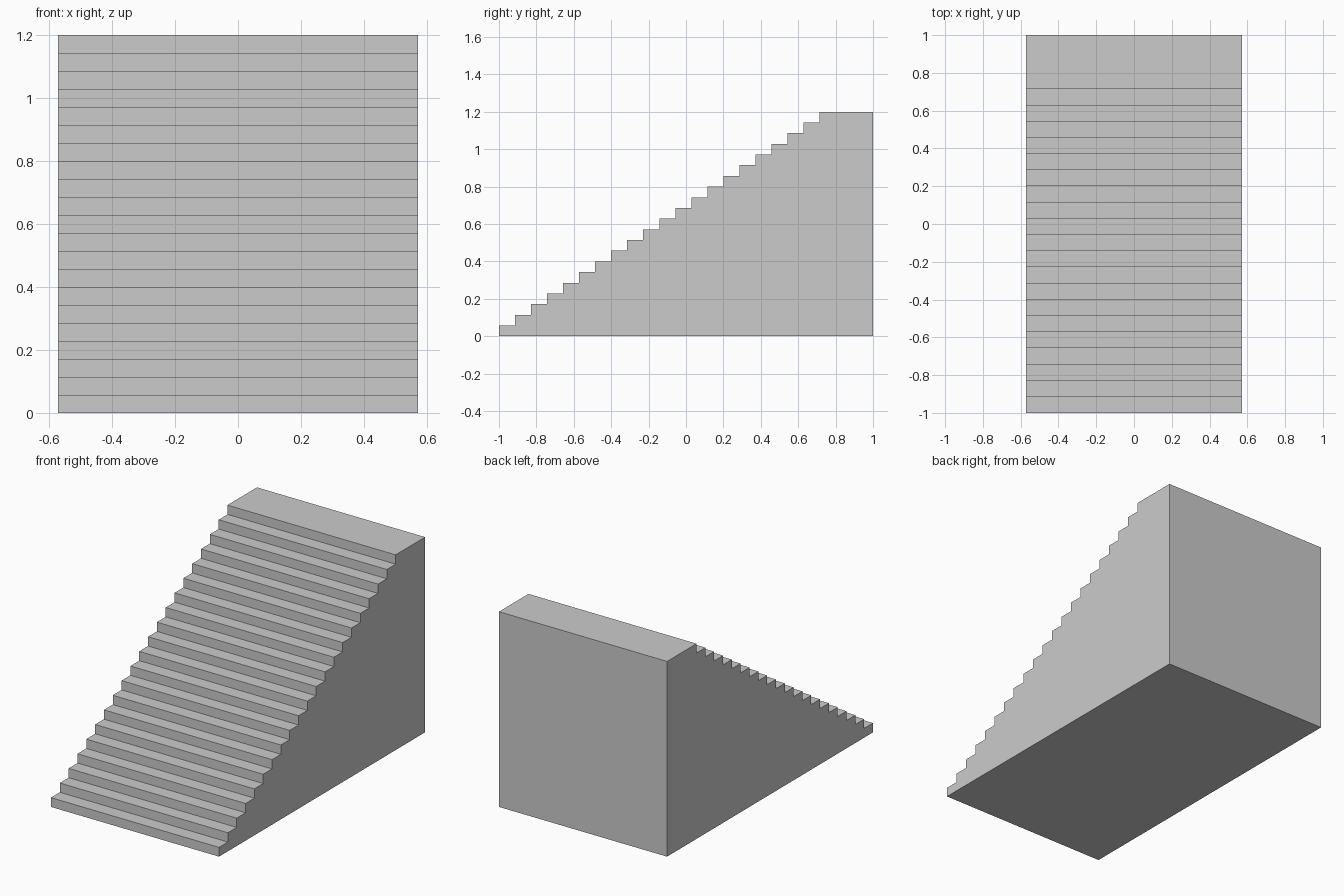
import bpy
import bmesh

if "Cube" in bpy.data.objects:
    bpy.data.objects.remove(bpy.data.objects["Cube"])

STEPS = 21
RISE = 1.2 / STEPS
RUN = 0.6 / 7
HALF_WIDTH = 4 / 7

# Side profile (y, z): stepped front, flat landing, vertical back
profile = []
for i in range(STEPS):
    y = -1 + i * RUN
    profile += [(y, i * RISE), (y, (i + 1) * RISE)]
profile += [(1, STEPS * RISE), (1, 0)]

# Extrude the profile across the width
bm = bmesh.new()
side = bm.faces.new([bm.verts.new((-HALF_WIDTH, y, z)) for y, z in profile])
result = bmesh.ops.extrude_face_region(bm, geom=[side], use_keep_orig=True)
moved = [g for g in result["geom"] if isinstance(g, bmesh.types.BMVert)]
bmesh.ops.translate(bm, verts=moved, vec=(2 * HALF_WIDTH, 0, 0))
bmesh.ops.recalc_face_normals(bm, faces=bm.faces)

# Staircase block
mesh = bpy.data.meshes.new("staircase")
bm.to_mesh(mesh)
bm.free()
bpy.context.collection.objects.link(bpy.data.objects.new("staircase", mesh))
